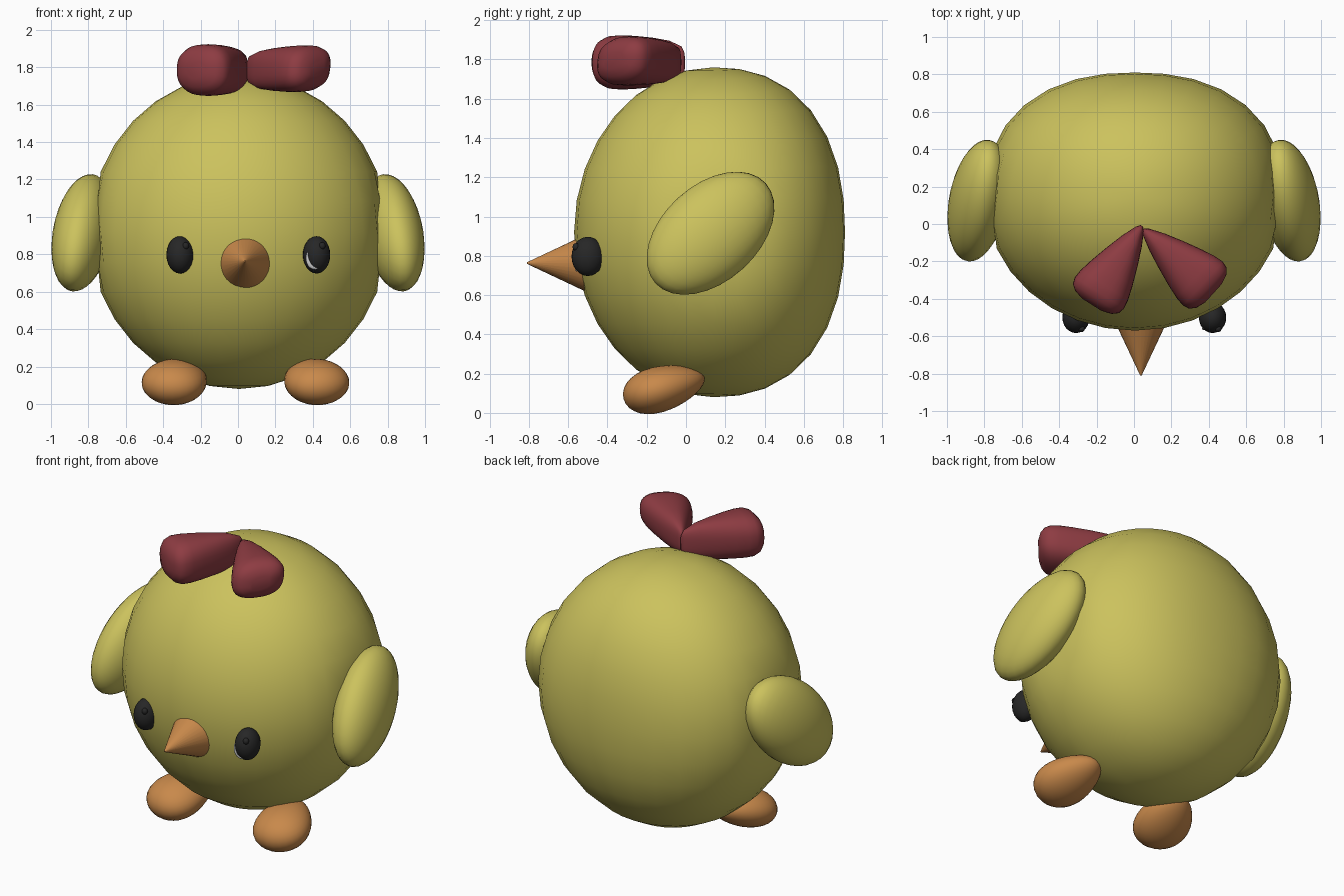
import bpy, bmesh, math
from mathutils import Vector, Matrix

if "Cube" in bpy.data.objects:
    bpy.data.objects.remove(bpy.data.objects["Cube"])


def material(name, rgb):
    m = bpy.data.materials.new(name)
    m.diffuse_color = (*rgb, 1)
    m.use_nodes = True
    m.node_tree.nodes["Principled BSDF"].inputs["Base Color"].default_value = m.diffuse_color
    return m


YELLOW = material("yellow", (0.60, 0.54, 0.11))
RED = material("red", (0.27, 0.045, 0.055))
ORANGE = material("orange", (0.58, 0.25, 0.07))
BLACK = material("black", (0.02, 0.02, 0.02))
WHITE = material("white", (0.8, 0.8, 0.8))


def finish(bm, name, mat):
    bmesh.ops.recalc_face_normals(bm, faces=bm.faces)
    for f in bm.faces:
        f.smooth = True
    me = bpy.data.meshes.new(name)
    bm.to_mesh(me)
    bm.free()
    me.materials.append(mat)
    ob = bpy.data.objects.new(name, me)
    bpy.context.collection.objects.link(ob)
    return ob


def frame(main, up):
    """Rotation whose y column is main and whose x column lies near up."""
    y = Vector(main).normalized()
    x = Vector(up)
    x = (x - y * x.dot(y)).normalized()
    return Matrix((x, y, x.cross(y))).transposed()


def blob(name, center, radii, mat, rot=Matrix.Identity(3), shape=None, seg=32):
    """Ellipsoid; shape() may bend the unit sphere first."""
    bm = bmesh.new()
    bmesh.ops.create_uvsphere(bm, u_segments=seg, v_segments=seg // 2, radius=1)
    for v in bm.verts:
        p = shape(v.co.copy()) if shape else v.co
        v.co = Vector(center) + rot @ Vector(a * r for a, r in zip(p, radii))
    return finish(bm, name, mat)


def body_shape(p):
    # fuller, shorter back; longer front; flattened flanks
    if p.y > 0:
        n, r = 2.3, math.hypot(p.x, p.z)
        p /= (p.y ** n + r ** n) ** (1 / n)
        p.y *= 0.67
    else:
        p.y *= 0.71
    p.x = max(-0.945, min(0.945, p.x))
    return p


def foot_taper(p):
    k = 1 + 0.22 * p.y
    return Vector((p.x * k, p.y, p.z * k))


# Body: egg with slightly flattened flanks
blob("body", (0.005, 0.14, 0.92), (0.80, 1.0, 0.84), YELLOW, shape=body_shape)

MID = 0.045  # centre line of face and feet
for s, side in ((-1, "left"), (1, "right")):
    # Wing: flat ellipsoid, low end forward and flared out
    blob(side + "_wing", (s * 0.832, 0.125, 0.915), (0.155, 0.385, 0.245), YELLOW,
         frame((-s * 0.13, 0.56, 0.51), (s, 0, 0)))

    # Foot: egg pointing forward and outward
    blob(side + "_foot", (MID - 0.005 + s * 0.37, -0.11, 0.127), (0.168, 0.217, 0.114),
         ORANGE, frame((s * 0.28, -0.93, -0.25), (1, 0, 0)), foot_taper)

    # Eye with a small raised pupil dot
    ex, ey, ez = MID + 0.01 + s * 0.365, -0.5, 0.797
    blob(side + "_eye", (ex, ey, ez), (0.073, 0.083, 0.1), BLACK, seg=24)
    blob(side + "_pupil", (ex + 0.03, -0.56, ez + 0.048), (0.018, 0.018, 0.02), BLACK, seg=12)


def bridge(bm, rings):
    """Skin between closed rings and cap both ends."""
    k = len(rings[0])
    for a, b in zip(rings, rings[1:]):
        for j in range(k):
            bm.faces.new((a[j], a[(j + 1) % k], b[(j + 1) % k], b[j]))
    bm.faces.new(rings[0])
    bm.faces.new(rings[-1])


# White crescent on the right eye, swept along the eye surface
def crescent(n=10, k=8):
    bm = bmesh.new()
    rings = []
    for i in range(n + 1):
        t = i / n
        a = math.radians(170 + 105 * t)
        u, w = 0.68 * math.cos(a), 0.72 * math.sin(a)
        c = Vector((0.42 + 0.073 * u, -0.5 - 0.083 * math.sqrt(1 - u * u - w * w),
                    0.797 + 0.1 * w))
        r = 0.003 + 0.011 * math.sin(math.pi * t)
        out = Vector((math.cos(a), 0, math.sin(a)))
        rings.append([bm.verts.new(c + out * r * math.cos(q) +
                                   Vector((0, 0.5 * r * math.sin(q), 0)))
                      for q in (2 * math.pi * j / k for j in range(k))])
    bridge(bm, rings)
    finish(bm, "eye_highlight", WHITE)


crescent()

# Beak: cone pointing forward
bm = bmesh.new()
bmesh.ops.create_cone(bm, cap_ends=True, segments=32, radius1=0.15, radius2=0.004, depth=0.31,
                      matrix=Matrix.Translation((0.037, -0.655, 0.763)) @
                      Matrix.Rotation(math.radians(90), 4, 'X'))
beak = finish(bm, "beak", ORANGE)
bpy.context.view_layer.objects.active = beak
beak.select_set(True)
bpy.ops.object.shade_smooth_by_angle(angle=math.radians(40))


# Crest lobes: rounded wedges widening from a shared tip
def lobe(name, tip, end, tall, lean, k=32):
    tip, end = Vector(tip), Vector(end)
    axis = end - tip
    perp = Vector((-axis.y, axis.x, 0)).normalized()
    # position along the axis, half width, half height
    profile = ((0, 0.008, 0.05), (0.04, 0.025, 0.08), (0.2, 0.062, 0.108), (0.4, 0.098, 0.122),
               (0.6, 0.13, 0.13), (0.75, 0.15, 0.133), (0.85, 0.156, 0.13),
               (0.92, 0.146, 0.115), (0.97, 0.115, 0.088), (1, 0.06, 0.045))
    bm = bmesh.new()
    rings = []
    for t, w, h in profile:
        ring = []
        for j in range(k):
            q = 2 * math.pi * j / k
            c, s = (math.copysign(abs(x) ** 0.8, x) for x in (math.cos(q), math.sin(q)))
            side = w * c + lean * t * s * (1 - 0.5 * abs(c))
            ring.append(bm.verts.new(tip + axis * t + perp * side +
                                     Vector((0, 0, tall * h * s))))
        rings.append(ring)
    bridge(bm, rings)
    finish(bm, name, RED)


lobe("left_crest_lobe", (0.042, -0.01, 1.785), (-0.225, -0.432, 1.785), 1.04, 0.0)
lobe("right_crest_lobe", (0.05, -0.03, 1.785), (0.425, -0.37, 1.795), 0.94, 0.04)
